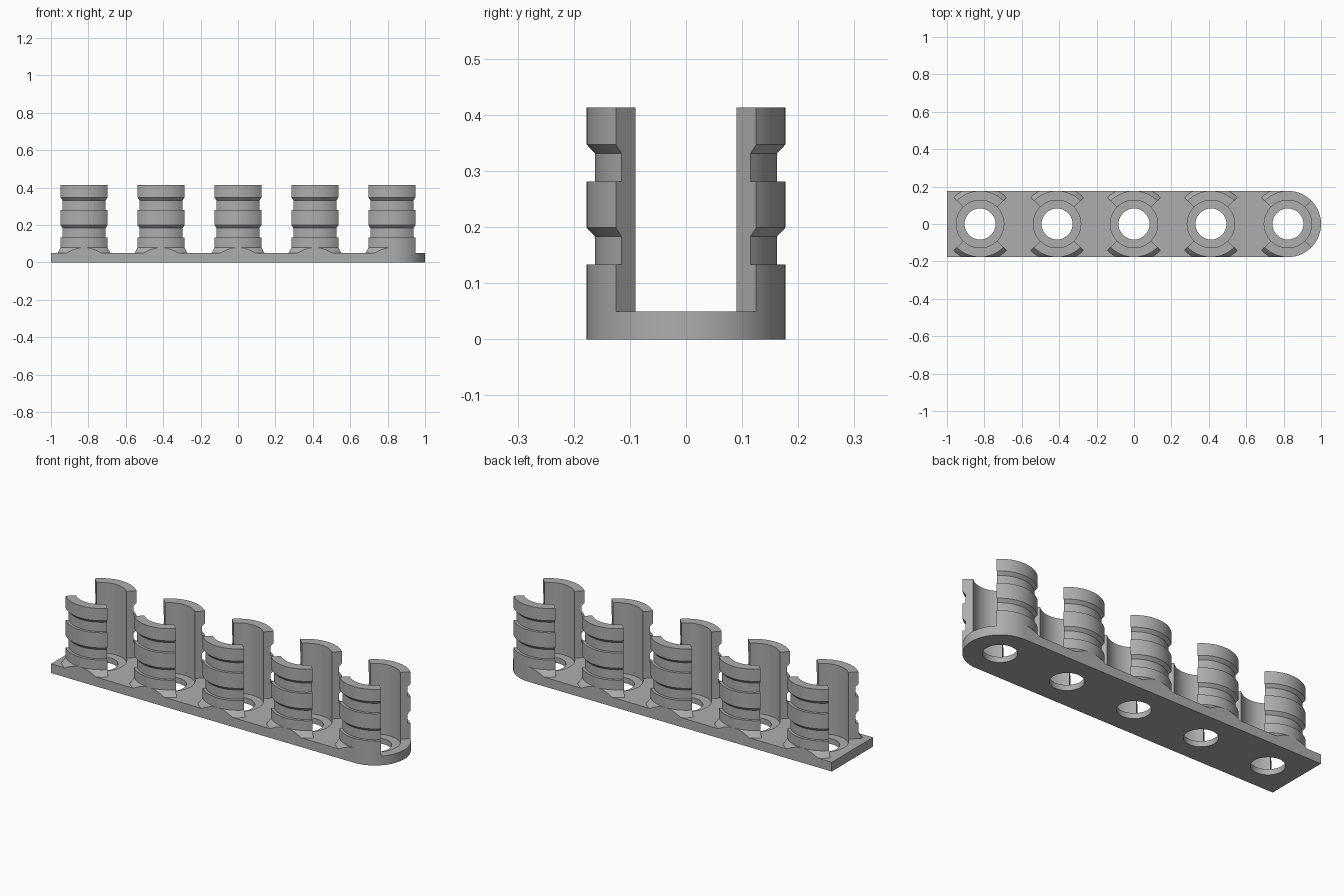
import bpy, bmesh
from math import sin, cos, pi
from mathutils import Vector

cube = bpy.data.objects.get("Cube")
if cube:
    bpy.data.objects.remove(cube, do_unlink=True)

# Main sizes
R_OUT, R_IN, R_GROOVE, R_FLARE, R_HOLE = 0.177, 0.127, 0.162, 0.2, 0.083
BASE_H, RECESS_Z, TOP = 0.05, 0.03, 0.413
END_X = 1 - R_OUT
STATIONS = [END_X * k / 2 for k in range(-2, 3)]

grey = bpy.data.materials.new("plain grey")
grey.use_nodes = True
colour = (0.42, 0.42, 0.42, 1)
grey.diffuse_color = colour
grey.node_tree.nodes["Principled BSDF"].inputs["Base Color"].default_value = colour


def revolve(bm, profile, cx, a0, a1, steps):
    """Sweep a closed (radius, z) profile around a vertical axis at x = cx."""
    full = abs(a1 - a0 - 2 * pi) < 1e-6
    rings = []
    for i in range(steps + 1):
        a = a0 + (a1 - a0) * i / steps
        rings.append([bm.verts.new((cx + r * cos(a), r * sin(a), z)) for r, z in profile])
    n = len(profile)
    for p, q in zip(rings, rings[1:]):
        for j in range(n):
            k = (j + 1) % n
            if profile[j][0] + profile[k][0] > 0:
                bm.faces.new((p[j], p[k], q[k], q[j]))
    if not full:
        bm.faces.new(rings[0])
        bm.faces.new(rings[-1])
    bmesh.ops.remove_doubles(bm, verts=bm.verts[:], dist=1e-5)


def finish(name, bm):
    bmesh.ops.recalc_face_normals(bm, faces=bm.faces[:])
    mesh = bpy.data.meshes.new(name)
    bm.to_mesh(mesh)
    bm.free()
    mesh.materials.append(grey)
    ob = bpy.data.objects.new(name, mesh)
    bpy.context.collection.objects.link(ob)
    return ob


def activate(ob):
    bpy.ops.object.select_all(action='DESELECT')
    ob.select_set(True)
    bpy.context.view_layer.objects.active = ob


def smooth(ob):
    activate(ob)
    bpy.ops.object.shade_smooth_by_angle(angle=0.35)


# Base plate: square at one end, round at the other
bm = bmesh.new()
outline = [(-1, R_OUT), (-1, -R_OUT)]
for i in range(49):
    a = -pi / 2 + pi * i / 48
    outline.append((END_X + R_OUT * cos(a), R_OUT * sin(a)))
face = bm.faces.new([bm.verts.new((x, y, 0)) for x, y in outline])
extruded = bmesh.ops.extrude_face_region(bm, geom=[face])["geom"]
bmesh.ops.translate(bm, vec=(0, 0, BASE_H),
                    verts=[v for v in extruded if isinstance(v, bmesh.types.BMVert)])
base = finish("base_plate", bm)

# Stepped holes through the base
bm = bmesh.new()
step = [(0, -0.02), (R_HOLE, -0.02), (R_HOLE, RECESS_Z), (R_IN, RECESS_Z),
        (R_IN, 0.08), (0, 0.08)]
for cx in STATIONS:
    revolve(bm, step, cx, 0, 2 * pi, 64)
cutter = finish("hole_cutter", bm)
cutter.hide_render = True
mod = base.modifiers.new("holes", 'BOOLEAN')
mod.operation = 'DIFFERENCE'
mod.solver = 'EXACT'
mod.object = cutter
activate(base)
bpy.ops.object.modifier_apply(modifier=mod.name)
bpy.data.objects.remove(cutter, do_unlink=True)
smooth(base)

# Grooved quarter-ring walls and the flares at their feet
wall = [(R_IN, BASE_H), (R_OUT, BASE_H)]
for z in (0.133, 0.281):
    wall += [(R_OUT, z), (R_GROOVE, z), (R_GROOVE, z + 0.05), (R_OUT, z + 0.066)]
wall += [(R_OUT, TOP), (R_IN, TOP)]
flare = [(R_OUT - 0.01, BASE_H), (R_FLARE, BASE_H), (R_OUT, 0.08), (R_OUT - 0.01, 0.08)]

for n, cx in enumerate(STATIONS, 1):
    for side, mid in (("front", -pi / 2), ("back", pi / 2)):
        bm = bmesh.new()
        revolve(bm, wall, cx, mid - pi / 4, mid + pi / 4, 24)
        smooth(finish(f"{side}_wall_{n}", bm))

        # The flare stays within the plate edge; none over the round end
        lo, hi = mid - pi / 4, mid + pi / 4
        if n == len(STATIONS):
            lo, hi = (lo, mid) if side == "front" else (mid, hi)
        bm = bmesh.new()
        revolve(bm, flare, cx, lo, hi, 24)
        out = Vector((0, sin(mid), 0))
        cut = bmesh.ops.bisect_plane(bm, geom=bm.verts[:] + bm.edges[:] + bm.faces[:],
                                     plane_co=out * R_OUT, plane_no=out, clear_outer=True)
        edges = [e for e in cut["geom_cut"] if isinstance(e, bmesh.types.BMEdge)]
        bmesh.ops.holes_fill(bm, edges=edges, sides=0)
        smooth(finish(f"{side}_flare_{n}", bm))
